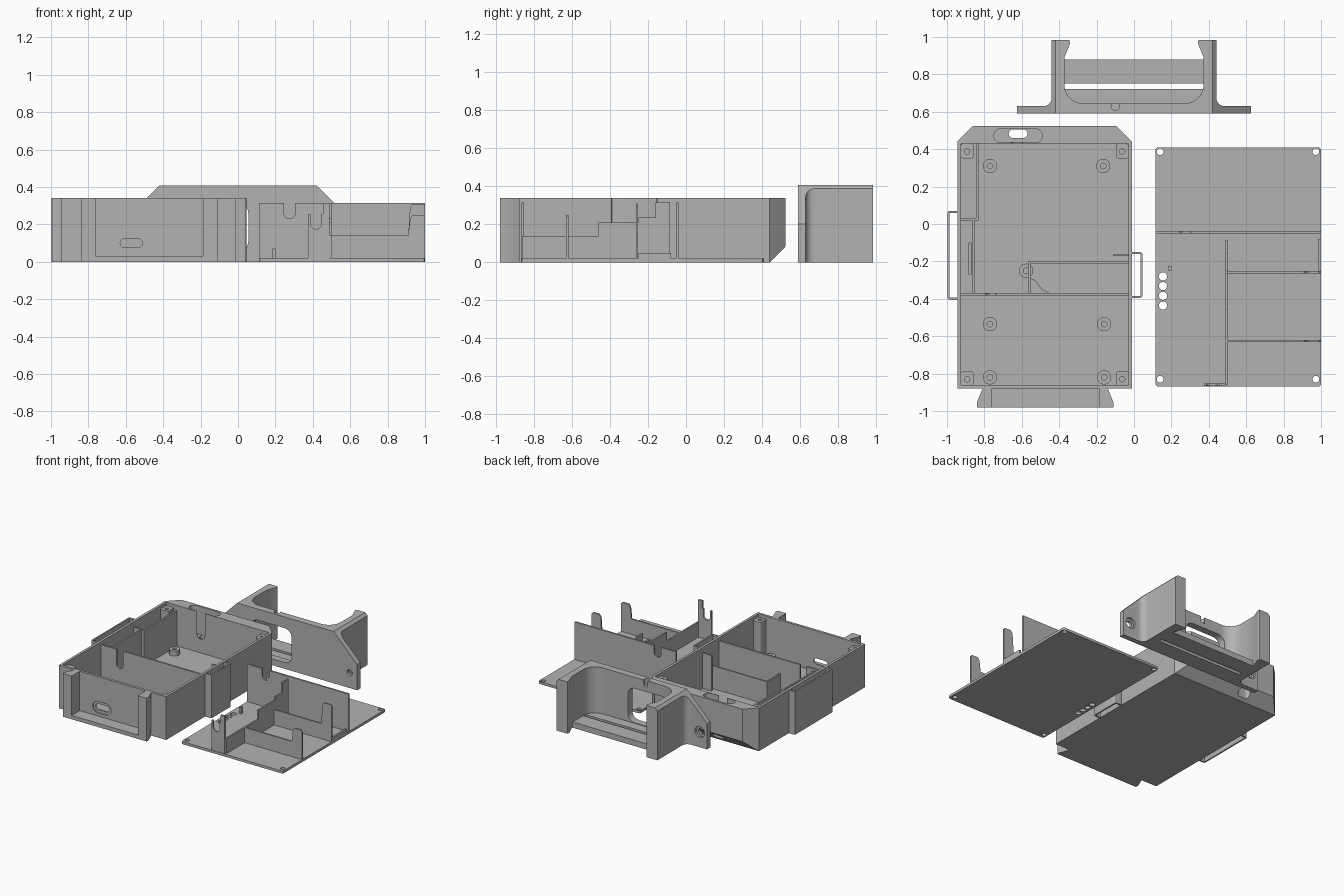
import bpy, bmesh, math

if "Cube" in bpy.data.objects:
    bpy.data.objects.remove(bpy.data.objects["Cube"])

grey = bpy.data.materials.new("plastic_grey")
grey.diffuse_color = (0.45, 0.45, 0.45, 1)
grey.use_nodes = True
grey.node_tree.nodes["Principled BSDF"].inputs["Base Color"].default_value = grey.diffuse_color


def prism(name, pts, axis, a, b):
    """Extrude a 2D outline along an axis from a to b."""
    put = {'x': lambda u, v, w: (w, u, v),
           'y': lambda u, v, w: (u, w, v),
           'z': lambda u, v, w: (u, v, w)}[axis]
    bm = bmesh.new()
    lo = [bm.verts.new(put(u, v, a)) for u, v in pts]
    hi = [bm.verts.new(put(u, v, b)) for u, v in pts]
    n = len(pts)
    bm.faces.new(lo)
    bm.faces.new(hi)
    for i in range(n):
        j = (i + 1) % n
        bm.faces.new((lo[i], lo[j], hi[j], hi[i]))
    bmesh.ops.recalc_face_normals(bm, faces=bm.faces)
    me = bpy.data.meshes.new(name)
    bm.to_mesh(me)
    bm.free()
    me.materials.append(grey)
    ob = bpy.data.objects.new(name, me)
    bpy.context.collection.objects.link(ob)
    return ob


def rrect(x0, x1, y0, y1, r=0.0, seg=6):
    """Rectangle outline with rounded corners."""
    if r <= 0:
        return [(x0, y0), (x1, y0), (x1, y1), (x0, y1)]
    r = min(r, (x1 - x0) / 2 - 1e-4, (y1 - y0) / 2 - 1e-4)
    pts = []
    for k, (cx, cy) in enumerate([(x1 - r, y1 - r), (x0 + r, y1 - r),
                                  (x0 + r, y0 + r), (x1 - r, y0 + r)]):
        for i in range(seg + 1):
            t = math.pi / 2 * (k + i / seg)
            pts.append((cx + r * math.cos(t), cy + r * math.sin(t)))
    return pts


def circle(cx, cy, r, n=24):
    return [(cx + r * math.cos(2 * math.pi * i / n), cy + r * math.sin(2 * math.pi * i / n))
            for i in range(n)]


def box(name, x0, x1, y0, y1, z0, z1):
    return prism(name, rrect(x0, x1, y0, y1), 'z', z0, z1)


def cut(ob, *cutters):
    """Subtract the cutters and remove them."""
    for c in cutters:
        m = ob.modifiers.new("cut", 'BOOLEAN')
        m.operation = 'DIFFERENCE'
        m.solver = 'EXACT'
        m.object = c
    me = bpy.data.meshes.new_from_object(ob.evaluated_get(bpy.context.evaluated_depsgraph_get()))
    ob.modifiers.clear()
    ob.data = me
    for c in cutters:
        bpy.data.objects.remove(c)
    return ob


# ---------------- case ----------------
H = 0.34
case = prism("case_shell", [(-.945, -.88), (-.01, -.88), (-.01, .44), (-.095, .525),
                            (-.86, .525), (-.945, .44)], 'z', 0, H)
cut(case,
    box("cavity", -.925, -.03, -.86, .43, .02, .5),
    prism("rear_bevel", [(.44, -.001), (.6, -.001), (.6, .16)], 'x', -1.1, .1),
    prism("rear_pocket", rrect(-.75, -.49, .435, .508, .036), 'z', .12, .5),
    prism("rear_hole", rrect(-.67, -.57, .46, .506, .022), 'z', -.1, .2),
    prism("rear_notch", rrect(-.66, -.59, .13, .6, .034), 'y', .40, .47),
    prism("port_recess", rrect(-.65, -.49, .055, .145, .045), 'y', -.9, -.872),
    prism("port_hole", rrect(-.63, -.51, .077, .123, .023), 'y', -.9, -.85))

# corner screw posts and floor standoffs
for x in (-.892, -.063):
    for y in (.387, -.83):
        cut(prism("corner_post", rrect(x - .033, x + .033, y - .036, y + .043, .012), 'z', .02, .315),
            prism("screw_hole", circle(x, y, .014), 'z', .15, .4))
for x, y in [(-.77, .31), (-.165, .31), (-.77, -.535), (-.16, -.535),
             (-.77, -.82), (-.16, -.82), (-.577, -.25)]:
    cut(prism("standoff", circle(x, y, .038), 'z', .015, .06),
        prism("screw_hole", circle(x, y, .015), 'z', .025, .1))

# inner partitions
cut(box("cross_partition", -.925, -.03, -.382, -.368, .02, .315),
    prism("cable_notch", rrect(-.79, -.735, .17, .6, .027), 'y', -.5, -.3))
box("side_partition_rear", -.845, -.832, .03, .43, .02, .3)
box("side_partition_front", -.865, -.853, -.37, .02, .02, .3)
box("side_divider", -.925, -.832, .02, .032, .02, .3)
box("switch_holder", -.885, -.868, -.27, -.1, .02, .2)
box("bay_back_wall", -.56, -.02, -.212, -.2, .02, .2)
box("bay_end_wall", -.566, -.554, -.37, -.2, .02, .2)
prism("bay_gusset", [(-.554, -.37), (-.45, -.37), (-.49, -.35), (-.53, -.3), (-.554, -.29)],
      'z', .02, .06)
box("bay_tab", -.11, -.02, -.17, -.16, .02, .3)


# strap loops on both sides
def strap_loop(name, x0, x1, y0, y1, t=.011):
    s = 1 if abs(x1) > abs(x0) and x1 < 0 or x1 > 0 else -1
    outer = rrect(x0, x1, y0, y1, .012, 3)
    inner = rrect(x0 + (t if s < 0 else -.02), x1 + (.02 if s < 0 else -t), y0 + t, y1 - t)
    cut(prism(name, outer, 'z', 0, H), prism("loop_gap", inner, 'z', -.1, .5))


strap_loop("left_strap_loop", -.997, -.935, -.405, .07)
strap_loop("right_strap_loop", -.02, .045, -.395, -.15)
# close the case wall where the loop gap touches it is not needed: loops are separate parts

# front dovetail rails with a thin ledge between
cx = -.475
for s in (-1, 1):
    prism("front_rail", [(cx + s * u, v) for u, v in
                         [(.365, -.98), (.365, -.955), (.333, -.875), (.288, -.875), (.288, -.98)]],
          'z', 0, H)
box("front_ledge", -.77, -.18, -.98, -.87, 0, .03)

# ---------------- lid ----------------
lid = prism("lid_plate", rrect(.115, 1, -.87, .41, .015, 3), 'z', 0, .02)
holes = [(x, y, .018) for x in (.14, .972) for y in (.387, -.83)]
holes += [(.155, -.28 - .052 * i, .022) for i in range(4)]
cut(lid, *[prism("hole", circle(x, y, r), 'z', -.1, .1) for x, y, r in holes])

cut(box("lid_main_wall", .115, 1, -.052, -.038, .01, .315),
    prism("wire_notch", rrect(.245, .305, .23, .6, .03), 'y', -.2, .1))
prism("lid_long_wall", [(-.86, .01), (-.085, .01), (-.085, .315), (-.16, .315), (-.16, .235),
                        (-.25, .235), (-.25, .21), (-.46, .21), (-.46, .14), (-.86, .14)],
      'x', .488, .5)
for name, y, top in (("lid_rear_rib", -.258, .31), ("lid_front_rib", -.625, .25)):
    prism(name, [(.49, .01), (1, .01), (1, top - .012), (.988, top), (.935, top),
                 (.92, top - .02), (.91, .14), (.49, .14)], 'y', y - .006, y + .006)
box("lid_edge_strip", .985, 1, -.25, -.08, .01, .05)
cut(prism("lid_fork", [(.375, .01), (.49, .01), (.49, .315), (.455, .315), (.455, .255), (.375, .255)],
          'y', -.866, -.852),
    prism("fork_notch", rrect(.388, .446, .175, .5, .029), 'y', -.9, -.8))
box("lid_peg", .185, .2, -.25, -.225, .01, .07)

# ---------------- mounting bracket ----------------
F, A, R = .63, .44, .045      # flange back, arm outer x, fillet radius
half = [(.625, .59), (.625, F)]
half += [(A + R - R * math.sin(t), F + R - R * math.cos(t))
         for t in [math.pi / 2 * i / 6 for i in range(7)]]
half += [(A, .985), (.345, .985), (.342, .965), (.372, .89)]
half += [(.272 + .1 * math.cos(t), .745 - .1 * math.sin(t))
         for t in [math.pi / 2 * i / 8 for i in range(9)]]
outline = half + [(-u, v) for u, v in reversed(half)]
bracket = prism("bracket_body", outline, 'z', 0, .408)
cutters = [prism("window", rrect(-.3, .055, .05, .32, .06), 'y', .5, .68),
           prism("top_groove", circle(-.1, .63, .022), 'z', .36, .5)]
for s in (-1, 1):
    cutters += [
        prism("slope", [(s * .42, .408), (s * .42, .6), (s * .8, .6), (s * .8, .028)], 'y', .4, 1.2),
        prism("flange_hole", circle(s * .56, .12, .024), 'y', .5, .7),
        prism("flange_counterbore", circle(s * .56, .12, .042), 'y', .612, .66)]
cut(bracket, *cutters)
box("bracket_shelf", -.375, .375, .6, .723, 0, .045)
box("bracket_bar", -.38, .38, .75, .88, 0, .045)

# smooth the rounded surfaces, keep edges crisp
bpy.ops.object.select_all(action='DESELECT')
for o in bpy.context.scene.objects:
    o.select_set(True)
bpy.context.view_layer.objects.active = bracket
bpy.ops.object.shade_smooth_by_angle(angle=math.radians(30))
